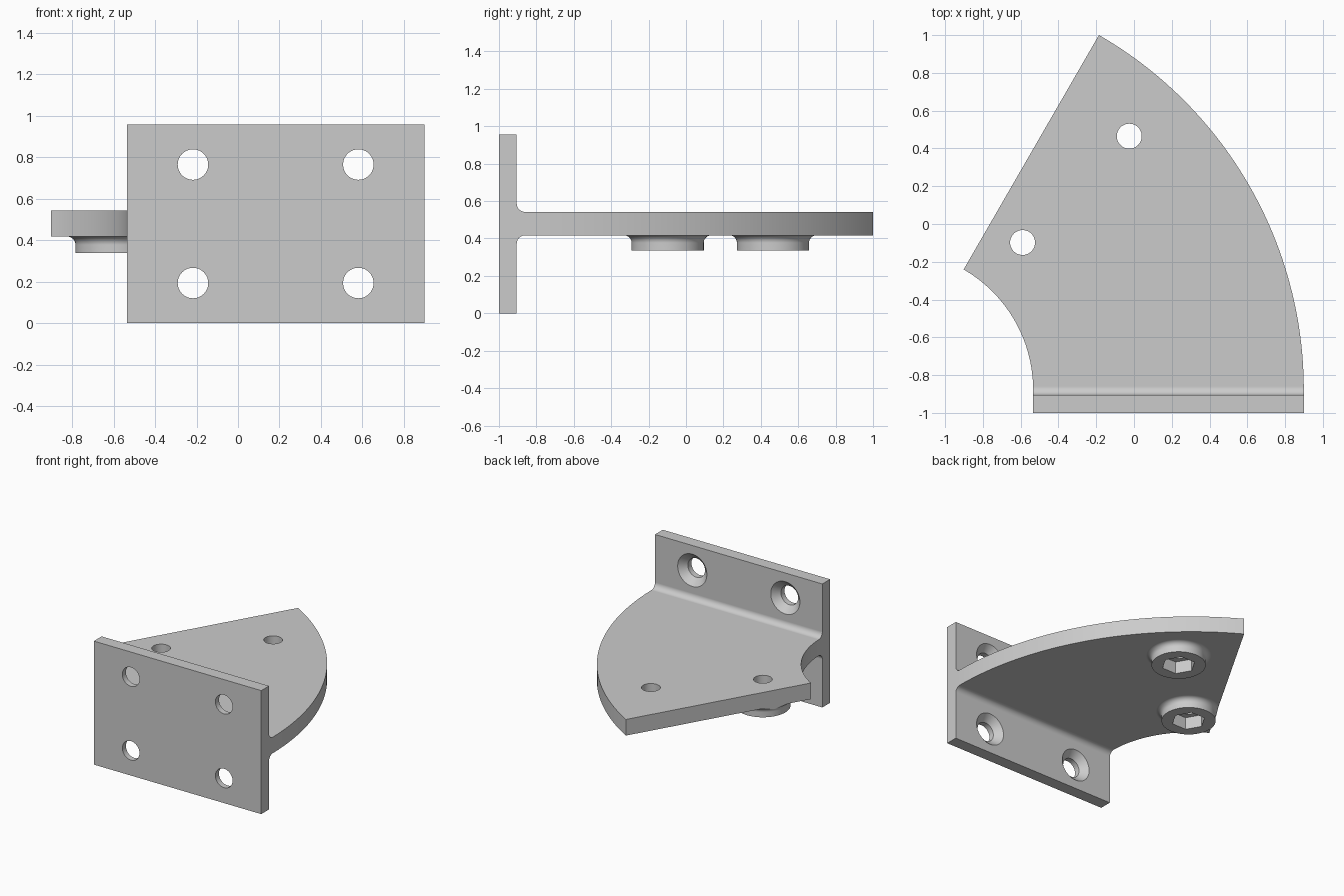
import bpy
import bmesh
from math import cos, sin, pi, radians
from mathutils import Matrix, Vector

cube = bpy.data.objects.get("Cube")
if cube:
    bpy.data.objects.remove(cube, do_unlink=True)

# Main sizes
SLAB_LOW, SLAB_TOP, PLATE_TOP = 0.417, 0.542, 0.956
FRONT, PLATE_BACK, FILLET = -1.0, -0.905, 0.045
CENTRE = Vector((-1.27, -0.878))
R_IN, R_OUT, SWEEP = 0.736, 2.169, radians(60)
BOSS_SPOTS = [(-0.59, -0.098), (-0.025, 0.465)]
BOSS_LOW = 0.337

grey = bpy.data.materials.new("light grey")
grey.use_nodes = True
grey.diffuse_color = (0.6, 0.6, 0.6, 1)
grey.node_tree.nodes["Principled BSDF"].inputs["Base Color"].default_value = (0.6, 0.6, 0.6, 1)


def finish(name, bm, matrix=Matrix()):
    """Turn a bmesh into a grey object."""
    bmesh.ops.remove_doubles(bm, verts=bm.verts, dist=1e-5)
    bmesh.ops.recalc_face_normals(bm, faces=bm.faces)
    bm.transform(matrix)
    mesh = bpy.data.meshes.new(name)
    bm.to_mesh(mesh)
    bm.free()
    mesh.materials.append(grey)
    obj = bpy.data.objects.new(name, mesh)
    bpy.context.collection.objects.link(obj)
    return obj


def prism(name, points, direction):
    """Extrude a closed outline of 3D points."""
    bm = bmesh.new()
    face = bm.faces.new([bm.verts.new(p) for p in points])
    geom = bmesh.ops.extrude_face_region(bm, geom=[face])["geom"]
    moved = [g for g in geom if isinstance(g, bmesh.types.BMVert)]
    bmesh.ops.translate(bm, verts=moved, vec=direction)
    return finish(name, bm)


def lathe(name, profile, matrix, steps=64):
    """Spin (radius, height) points around the local z axis."""
    bm = bmesh.new()
    rings = [[bm.verts.new((r * cos(2 * pi * i / steps), r * sin(2 * pi * i / steps), h))
              for i in range(steps)] for r, h in profile]
    for low, high in zip(rings, rings[1:]):
        for i in range(steps):
            j = (i + 1) % steps
            bm.faces.new((low[i], low[j], high[j], high[i]))
    bm.faces.new(rings[0][::-1])
    bm.faces.new(rings[-1])
    return finish(name, bm, matrix)


def arc(cx, cy, radius, start, end, steps):
    return [(cx + radius * cos(start + (end - start) * i / steps),
             cy + radius * sin(start + (end - start) * i / steps)) for i in range(steps + 1)]


def combine(target, tool, operation):
    mod = target.modifiers.new(operation.lower(), "BOOLEAN")
    mod.operation, mod.solver, mod.object = operation, "EXACT", tool
    tool.hide_render = True
    bpy.context.view_layer.objects.active = target
    bpy.ops.object.modifier_apply(modifier=mod.name)
    bpy.data.objects.remove(tool, do_unlink=True)


# Plate and slab as one T section with rounded inner corners
corner = PLATE_BACK + FILLET
section = [(FRONT, 0), (PLATE_BACK, 0)]
section += arc(corner, SLAB_LOW - FILLET, FILLET, pi, pi / 2, 10)
section += [(1.2, SLAB_LOW), (1.2, SLAB_TOP)]
section += arc(corner, SLAB_TOP + FILLET, FILLET, -pi / 2, -pi, 10)
section += [(PLATE_BACK, PLATE_TOP), (FRONT, PLATE_TOP)]
bracket = prism("bracket", [(-1.2, y, z) for y, z in section], (2.4, 0, 0))

# Nut bosses flared into the underside of the slab
flare = [(0.193, BOSS_LOW)] + arc(0.233, SLAB_LOW - 0.04, 0.04, pi, pi / 2, 8) + [(0.233, 0.47)]
for x, y in BOSS_SPOTS:
    combine(bracket, lathe("boss", flare, Matrix.Translation((x, y, 0))), "UNION")

# Trim everything to the curved plan
plan = [(CENTRE.x + R_IN, FRONT - 0.1), (CENTRE.x + R_OUT, FRONT - 0.1)]
plan += arc(CENTRE.x, CENTRE.y, R_OUT, 0, SWEEP, 48)
plan += arc(CENTRE.x, CENTRE.y, R_IN, SWEEP, 0, 32)
combine(bracket, prism("plan_trim", [(x, y, -0.2) for x, y in plan], (0, 0, 1.5)), "INTERSECT")

# Bolt holes with hexagonal nut pockets
for x, y in BOSS_SPOTS:
    spot = Matrix.Translation((x, y, 0))
    combine(bracket, lathe("bolt_hole", [(0.066, 0.2), (0.066, 0.7)], spot, 48), "DIFFERENCE")
    pocket = [(0.121, 0.2), (0.121, BOSS_LOW + 0.095)]
    combine(bracket, lathe("nut_pocket", pocket, spot, 6), "DIFFERENCE")

# Countersunk screw holes through the plate
screw = [(0.0735, -0.05), (0.0735, 0.044), (0.125, 0.095), (0.125, 0.15)]
for x in (-0.217, 0.58):
    for z in (0.193, 0.764):
        place = Matrix.Translation((x, FRONT, z)) @ Matrix.Rotation(-pi / 2, 4, "X")
        combine(bracket, lathe("screw_hole", screw, place, 48), "DIFFERENCE")

# Smooth curves, crisp edges, flat large faces
bpy.ops.object.select_all(action="DESELECT")
bracket.select_set(True)
bpy.context.view_layer.objects.active = bracket
bpy.ops.object.shade_smooth_by_angle(angle=radians(30))
weighted = bracket.modifiers.new("weighted_normals", "WEIGHTED_NORMAL")
weighted.keep_sharp = True
weighted.weight = 100
